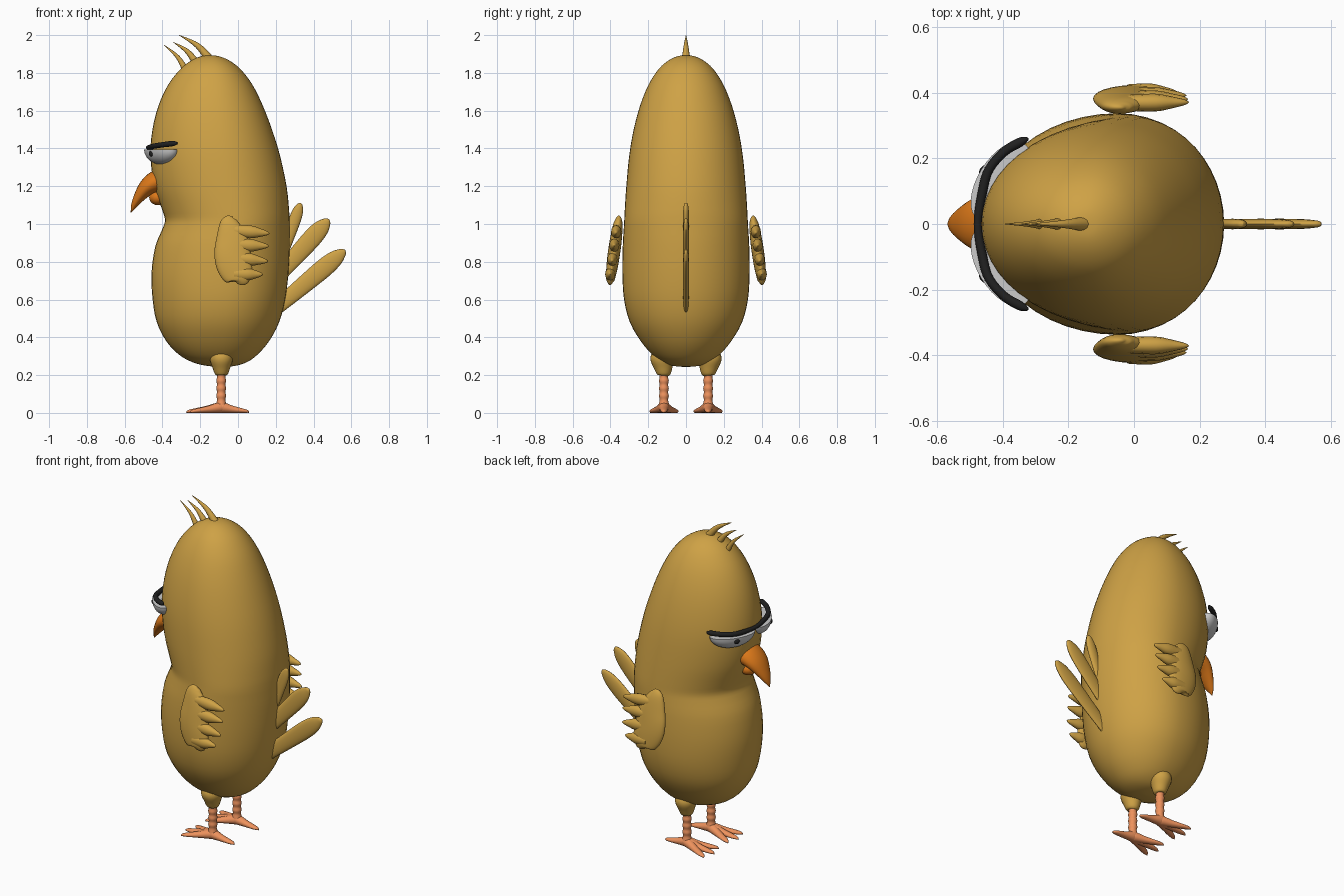
import bpy, bmesh
from math import sin, cos, pi, radians
from mathutils import Vector, Matrix

if "Cube" in bpy.data.objects:
    bpy.data.objects.remove(bpy.data.objects["Cube"])


def material(name, rgb):
    m = bpy.data.materials.new(name)
    m.diffuse_color = (*rgb, 1)
    m.use_nodes = True
    m.node_tree.nodes["Principled BSDF"].inputs["Base Color"].default_value = m.diffuse_color
    return m


TAN = material("tan", (0.62, 0.36, 0.06))
ORANGE = material("orange", (0.72, 0.19, 0.01))
PINK = material("salmon", (0.86, 0.29, 0.11))
BLACK = material("black", (0.015, 0.015, 0.015))
WHITE = material("eye_white", (0.72, 0.72, 0.72))


def finish(name, bm, mat):
    bmesh.ops.recalc_face_normals(bm, faces=bm.faces)
    me = bpy.data.meshes.new(name)
    bm.to_mesh(me)
    bm.free()
    me.materials.append(mat)
    ob = bpy.data.objects.new(name, me)
    bpy.context.collection.objects.link(ob)
    me.shade_smooth()
    me.set_sharp_from_angle(angle=radians(50))
    return ob


def smooth_sections(secs, steps):
    """Catmull-Rom interpolation of number tuples."""
    out = []
    for i in range(len(secs) - 1):
        p0, p1 = secs[max(i - 1, 0)], secs[i]
        p2, p3 = secs[i + 1], secs[min(i + 2, len(secs) - 1)]
        for k in range(steps):
            t = k / steps
            out.append([0.5 * (2 * b + (c - a) * t + (2 * a - 5 * b + 4 * c - d) * t * t
                               + (3 * b - a - 3 * c + d) * t ** 3)
                        for a, b, c, d in zip(p0, p1, p2, p3)])
    return out + [list(secs[-1])]


def add_rings(bm, rings):
    rows = [[bm.verts.new(p) for p in r] for r in rings]
    n = len(rows[0])
    for a, b in zip(rows, rows[1:]):
        for i in range(n):
            bm.faces.new((a[i], a[(i + 1) % n], b[(i + 1) % n], b[i]))
    bm.faces.new(rows[0])
    bm.faces.new(rows[-1])


def add_tube(bm, secs, ref=(0, 1, 0), n=16, steps=4):
    """Sections (x, y, z, r_side, r_ref): elliptical tube along a path."""
    ss = smooth_sections(secs, steps)
    pts = [Vector(s[:3]) for s in ss]
    rings = []
    for i, s in enumerate(ss):
        t = (pts[min(i + 1, len(pts) - 1)] - pts[max(i - 1, 0)]).normalized()
        a = Vector(ref).cross(t).normalized()
        b = t.cross(a)
        ra, rb = max(s[3], 0.0006), max(s[4], 0.0006)
        rings.append([pts[i] + a * ra * cos(2 * pi * k / n) + b * rb * sin(2 * pi * k / n)
                      for k in range(n)])
    add_rings(bm, rings)


def tube(name, secs, mat, **kw):
    bm = bmesh.new()
    add_tube(bm, secs, **kw)
    return finish(name, bm, mat)


def ellipsoid(name, loc, radii, mat, rot=0, half=False):
    bm = bmesh.new()
    bmesh.ops.create_uvsphere(bm, u_segments=32, v_segments=20, radius=1)
    if half:
        r = bmesh.ops.bisect_plane(bm, geom=bm.verts[:] + bm.edges[:] + bm.faces[:], dist=1e-5,
                                   plane_co=(0, 0, 0), plane_no=(0, 0, 1), clear_outer=True)
        bmesh.ops.holes_fill(bm, edges=[e for e in bm.edges if e.is_boundary])
    bm.transform(Matrix.Translation(loc) @ Matrix.Rotation(rot, 4, 'Z')
                 @ Matrix.Diagonal((*radii, 1)))
    return finish(name, bm, mat)


# Body: z, front x, back x, half width
BODY = [(0.243, -0.09, -0.07, 0.005), (0.25, -0.17, -0.01, 0.075), (0.27, -0.245, 0.05, 0.125),
        (0.31, -0.315, 0.105, 0.18), (0.38, -0.38, 0.165, 0.24), (0.48, -0.43, 0.218, 0.297),
        (0.6, -0.452, 0.25, 0.328), (0.74, -0.458, 0.267, 0.337), (0.88, -0.438, 0.274, 0.335),
        (0.97, -0.402, 0.274, 0.33), (1.02, -0.386, 0.273, 0.327), (1.08, -0.403, 0.27, 0.324),
        (1.2, -0.443, 0.257, 0.316), (1.36, -0.464, 0.223, 0.301), (1.5, -0.453, 0.18, 0.277),
        (1.63, -0.42, 0.13, 0.242), (1.74, -0.368, 0.075, 0.197), (1.82, -0.305, 0.013, 0.145),
        (1.865, -0.248, -0.045, 0.094), (1.888, -0.195, -0.10, 0.045), (1.893, -0.155, -0.145, 0.005)]
rings = []
for z, x0, x1, w in smooth_sections(BODY, 3):
    cx = x0 + 0.56 * (x1 - x0)
    ring = []
    for k in range(48):
        c, s = cos(2 * pi * k / 48), sin(2 * pi * k / 48)
        ring.append((cx + c * (x1 - cx if c > 0 else cx - x0), w * s, z))
    rings.append(ring)
bm = bmesh.new()
add_rings(bm, rings)
finish("body", bm, TAN)

# Beak, hooked downwards
tube("upper_beak", [(-0.39, 0, 1.235, 0.06, 0.085), (-0.438, 0, 1.222, 0.058, 0.088),
                    (-0.485, 0, 1.19, 0.045, 0.078), (-0.527, 0, 1.137, 0.028, 0.05),
                    (-0.552, 0, 1.095, 0.015, 0.026), (-0.567, 0, 1.06, 0.001, 0.001)], ORANGE, n=24)
ellipsoid("lower_beak", (-0.425, 0, 1.14), (0.045, 0.05, 0.04), ORANGE)

# Half-closed eyes and the single brow
for s, side in ((1, "left"), (-1, "right")):
    a = radians(-31.5) * s
    c = Vector((-0.405, 0.13 * s, 1.395))
    ellipsoid(side + "_eye", c, (0.07, 0.135, 0.08), WHITE, a, half=True)
    p = c + Matrix.Rotation(a, 3, 'Z') @ Vector((-0.064, 0, -0.022))
    ellipsoid(side + "_pupil", p, (0.01, 0.017, 0.016), BLACK, a)
half = [(0.095, 1.407, -0.462), (0.165, 1.413, -0.442), (0.22, 1.42, -0.395), (0.25, 1.426, -0.345)]
end = (-0.322, 0.26, 1.428)
brow = [(x, y, z, 0.014, 0.014) for y, z, x in half] + [(*end, 0.004, 0.006)]
tube("brow", [(x, -y, z, a, b) for x, y, z, a, b in reversed(brow)]
     + [(-0.476, 0, 1.405, 0.012, 0.011)] + brow, BLACK, ref=(0, 0, 1))

# Crest of three curved spikes
bm = bmesh.new()
for base, mid, tip, r in (((-0.145, 1.865), (-0.215, 1.945), (-0.312, 2.0), 0.024),
                          ((-0.215, 1.845), (-0.27, 1.915), (-0.342, 1.962), 0.021),
                          ((-0.275, 1.81), (-0.32, 1.885), (-0.392, 1.948), 0.018)):
    add_tube(bm, [(base[0], 0, base[1], r, r), (mid[0], 0, mid[1], r * 0.6, r * 0.5),
                  (tip[0], 0, tip[1], 0.001, 0.001)], n=12, steps=6)
finish("crest", bm, TAN)

# Flat tail feathers with rounded tips
bm = bmesh.new()
for (x0, z0), (x1, z1), w in (((0.19, 0.545), (0.568, 0.862), 0.05),
                              ((0.19, 0.70), (0.482, 1.025), 0.05),
                              ((0.235, 0.83), (0.332, 1.112), 0.032)):
    prof = ((0, 0.75), (0.4, 0.92), (0.7, 1), (0.86, 0.85), (0.95, 0.52), (0.985, 0.28), (1, 0.02))
    add_tube(bm, [(x0 + (x1 - x0) * t, 0, z0 + (z1 - z0) * t, w * k, 0.016 * k ** 0.5)
                  for t, k in prof])
finish("tail", bm, TAN)

for s, side in ((1, "left"), (-1, "right")):
    # Wing: tilted palm plus four finger feathers
    def wing_y(z):
        return s * (0.357 + (1.02 - z) * 0.14)
    bm = bmesh.new()
    palm = [(1.041, -0.04, -0.03, 0.003), (1.028, -0.075, -0.005, 0.015), (0.99, -0.102, 0.015, 0.026),
            (0.9, -0.121, 0.06, 0.032), (0.81, -0.122, 0.07, 0.032), (0.74, -0.09, 0.08, 0.027),
            (0.7, -0.05, 0.065, 0.02), (0.682, -0.005, 0.01, 0.003)]
    add_tube(bm, [((a + b) / 2, wing_y(z), z, (b - a) / 2, r) for z, a, b, r in palm], n=24)
    for zb, xt, zt, r in ((0.965, 0.168, 0.95, 0.034), (0.89, 0.165, 0.883, 0.034),
                          (0.82, 0.16, 0.802, 0.034), (0.735, 0.132, 0.733, 0.034)):
        secs = []
        for t, k in ((0, 0.9), (0.45, 1), (0.75, 0.62), (0.93, 0.3), (1, 0.02)):
            x, z = -0.02 + (xt + 0.02) * t, zb + (zt - zb) * t
            secs.append((x, wing_y(z) + s * 0.004, z, r * k, 0.027 * k))
        add_tube(bm, secs, n=12)
    finish(side + "_wing", bm, TAN)

    # Thigh
    tube(side + "_thigh", [(-0.088, s * (0.117 + d), z, r, r * 1.05) for z, r, d in
                           ((0.345, 0.004, 0.012), (0.335, 0.034, 0.012), (0.31, 0.056, 0.01),
                            (0.28, 0.06, 0.007), (0.24, 0.047, 0.003), (0.205, 0.034, 0),
                            (0.197, 0.02, 0))], TAN, n=24)

    # Ringed shin
    tube(side + "_shin", [(-0.089, s * 0.117, 0.03 + 0.02 * i, r, r) for i, r in
                          enumerate([0.03, 0.026] + [0.022, 0.026] * 4)], PINK, steps=3)

    # Foot: three front toes and one back toe
    bm = bmesh.new()
    for dx, dy in ((-0.185, 0), (-0.165, 0.072), (-0.165, -0.072), (0.147, 0)):
        secs = []
        for t, w, h in ((-0.12, 0.02, 0.02), (0, 0.03, 0.029), (0.4, 0.022, 0.019),
                        (0.75, 0.018, 0.012), (0.93, 0.011, 0.008), (1, 0.001, 0.002)):
            secs.append((-0.089 + dx * t, s * 0.117 + dy * t, h + 0.003, w, h))
        add_tube(bm, secs, ref=(0, 0, 1))
    zmin = min(v.co.z for v in bm.verts)
    bmesh.ops.translate(bm, verts=bm.verts, vec=(0, 0, -zmin))
    finish(side + "_foot", bm, PINK)
